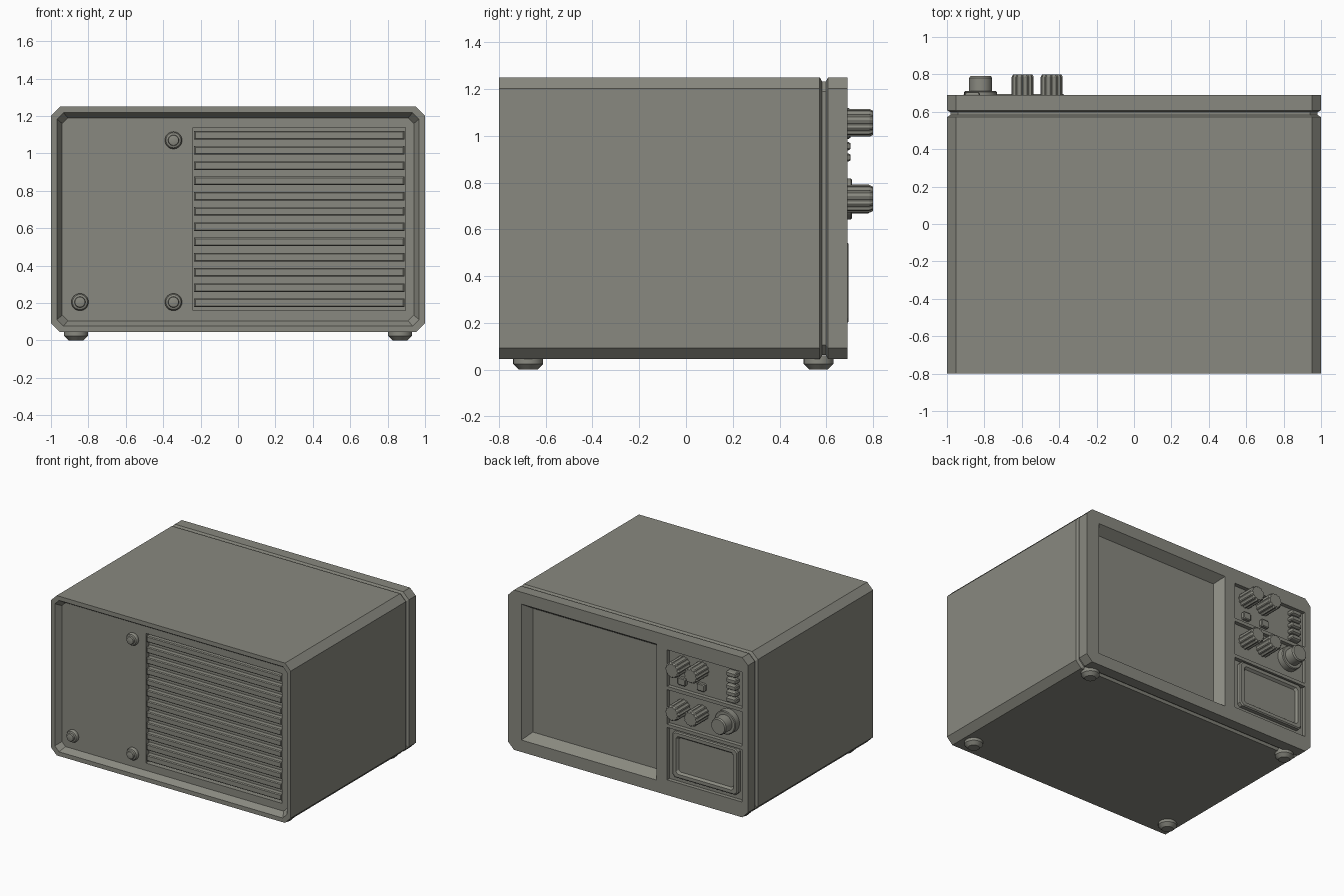
import bpy, bmesh, math

if "Cube" in bpy.data.objects:
    bpy.data.objects.remove(bpy.data.objects["Cube"], do_unlink=True)

grey = bpy.data.materials.new("warm_grey")
grey.use_nodes = True
COL = (0.25, 0.25, 0.215, 1)
grey.diffuse_color = COL
bsdf = next(n for n in grey.node_tree.nodes if n.type == 'BSDF_PRINCIPLED')
bsdf.inputs["Base Color"].default_value = COL
bsdf.inputs["Roughness"].default_value = 0.6


def loft(name, rings, smooth=False):
    """Skin a stack of equal-length rings and cap both ends."""
    bm = bmesh.new()
    vs = [[bm.verts.new(p) for p in r] for r in rings]
    n = len(rings[0])
    for a, b in zip(vs, vs[1:]):
        for i in range(n):
            j = (i + 1) % n
            bm.faces.new((a[i], a[j], b[j], b[i]))
    bm.faces.new(vs[0])
    bm.faces.new(vs[-1])
    bmesh.ops.recalc_face_normals(bm, faces=bm.faces)
    me = bpy.data.meshes.new(name)
    bm.to_mesh(me)
    bm.free()
    me.materials.append(grey)
    ob = bpy.data.objects.new(name, me)
    bpy.context.collection.objects.link(ob)
    if smooth:
        bpy.ops.object.select_all(action='DESELECT')
        ob.select_set(True)
        bpy.context.view_layer.objects.active = ob
        bpy.ops.object.shade_smooth_by_angle(angle=math.radians(30))
    return ob


def rect(box, y, inset=0.0, c=0.0):
    """Rectangle in the xz plane at depth y, with corners cut by c."""
    x0, x1, z0, z1 = box
    x0, x1, z0, z1 = x0 + inset, x1 - inset, z0 + inset, z1 - inset
    if c == 0:
        return [(x0, y, z0), (x1, y, z0), (x1, y, z1), (x0, y, z1)]
    return [(x0 + c, y, z0), (x1 - c, y, z0), (x1, y, z0 + c), (x1, y, z1 - c),
            (x1 - c, y, z1), (x0 + c, y, z1), (x0, y, z1 - c), (x0, y, z0 + c)]


def turned(name, x, z, profile, n=32, flute=0.0):
    """Round part on a y axis; profile holds (radius, y)."""
    rings = []
    for r, y in profile:
        ring = []
        for i in range(n):
            a = 2 * math.pi * i / n
            q = r - (flute if i % 4 >= 2 else 0)
            ring.append((x + q * math.cos(a), y, z + q * math.sin(a)))
        rings.append(ring)
    return loft(name, rings, smooth=flute == 0)


def cut(target, rings):
    cutter = loft("cutter", rings)
    cutter.hide_render = True
    m = target.modifiers.new("cut", 'BOOLEAN')
    m.operation, m.solver, m.object = 'DIFFERENCE', 'EXACT', cutter
    bpy.context.view_layer.objects.active = target
    bpy.ops.object.modifier_apply(modifier=m.name)
    bpy.data.objects.remove(cutter, do_unlink=True)


# Case: chamfered shell with sunken rear panel and a groove behind the bezel
BODY = (-1, 1, 0.045, 1.25)
case = loft("case", [rect(BODY, y, i, c) for y, i, c in [
    (-0.755, 0.06, 0.03), (-0.8, 0.032, 0.035), (-0.8, 0, 0.048),
    (0.572, 0, 0.048), (0.582, 0.018, 0.042), (0.598, 0.018, 0.042),
    (0.608, 0, 0.048), (0.69, 0, 0.048)]])

# Screen recess with sloping walls
SCREEN = (-0.235, 0.89, 0.135, 1.16)
cut(case, [rect(SCREEN, 0.62, 0.046), rect(SCREEN, 0.69), rect(SCREEN, 0.75)])

# Three sunken control bays, leaving dividers between them
for z0, z1 in [(0.16, 0.555), (0.58, 0.84), (0.865, 1.14)]:
    bay = (-0.95, -0.325, z0, z1)
    cut(case, [rect(bay, 0.66), rect(bay, 0.75)])

# Vent opening and horizontal slats
VENT = (-0.24, 0.895, 0.16, 1.138)
cut(case, [rect(VENT, -0.9), rect(VENT, -0.715)])
SLATS = 12
pitch = (VENT[3] - VENT[2]) / SLATS
for k in range(SLATS):
    zc = VENT[2] + (k + 0.5) * pitch
    b = (VENT[0] + 0.006, VENT[1] - 0.006, zc - pitch * 0.28, zc + pitch * 0.28)
    loft("vent_slat_%d" % (k + 1), [rect(b, -0.71), rect(b, -0.75), rect(b, -0.756, 0.006)])

# Rear screws
for k, (x, z) in enumerate([(-0.345, 1.07), (-0.345, 0.205), (-0.845, 0.205)]):
    turned("rear_screw_%d" % (k + 1), x, z, [
        (0.046, -0.75), (0.046, -0.768), (0.04, -0.778), (0.029, -0.782),
        (0.027, -0.796), (0.022, -0.798)])

# Feet
for sx in (-1, 1):
    for y in (-0.675, 0.567):
        rings = [[(sx * 0.866 + r * math.cos(t * math.pi / 12),
                   y + r * math.sin(t * math.pi / 12), z) for t in range(24)]
                 for r, z in [(0.064, 0.06), (0.064, 0.024), (0.04, 0.0)]]
        loft("foot_%s_%s" % ("left" if sx > 0 else "right", "front" if y < 0 else "back"),
             rings, smooth=True)

# Fluted knobs
for z in (1.055, 0.73):
    for x in (-0.595, -0.44):
        turned("fluted_knob", x, z, [(0.059, 0.65), (0.059, 0.785), (0.052, 0.8)],
               n=48, flute=0.006)

# Large dial with flange
turned("dial", -0.82, 0.73, [
    (0.088, 0.65), (0.088, 0.705), (0.082, 0.71), (0.062, 0.71),
    (0.062, 0.78), (0.055, 0.79)])

# Column of small push buttons
for k in range(5):
    z = 0.907 + k * 0.0485
    b = (-0.907, -0.823, z - 0.018, z + 0.018)
    loft("push_button_%d" % (k + 1), [rect(b, 0.65, 0, 0.007), rect(b, 0.695, 0, 0.007),
                                      rect(b, 0.704, 0.006, 0.005)])

# Square switches
for x in (-0.6, -0.44):
    b = (x - 0.033, x + 0.033, 0.898, 0.955)
    loft("square_switch", [rect(b, 0.65, 0, 0.008), rect(b, 0.68, 0, 0.008),
                           rect(b, 0.685, 0.006, 0.006)])

# Lower cover plate with a dished centre
PLATE = (-0.915, -0.37, 0.197, 0.545)
loft("cover_plate", [rect(PLATE, y, i, c) for y, i, c in [
    (0.65, 0, 0.02), (0.688, 0, 0.02), (0.695, 0.008, 0.018),
    (0.695, 0.032, 0.016), (0.678, 0.045, 0.014)]])
